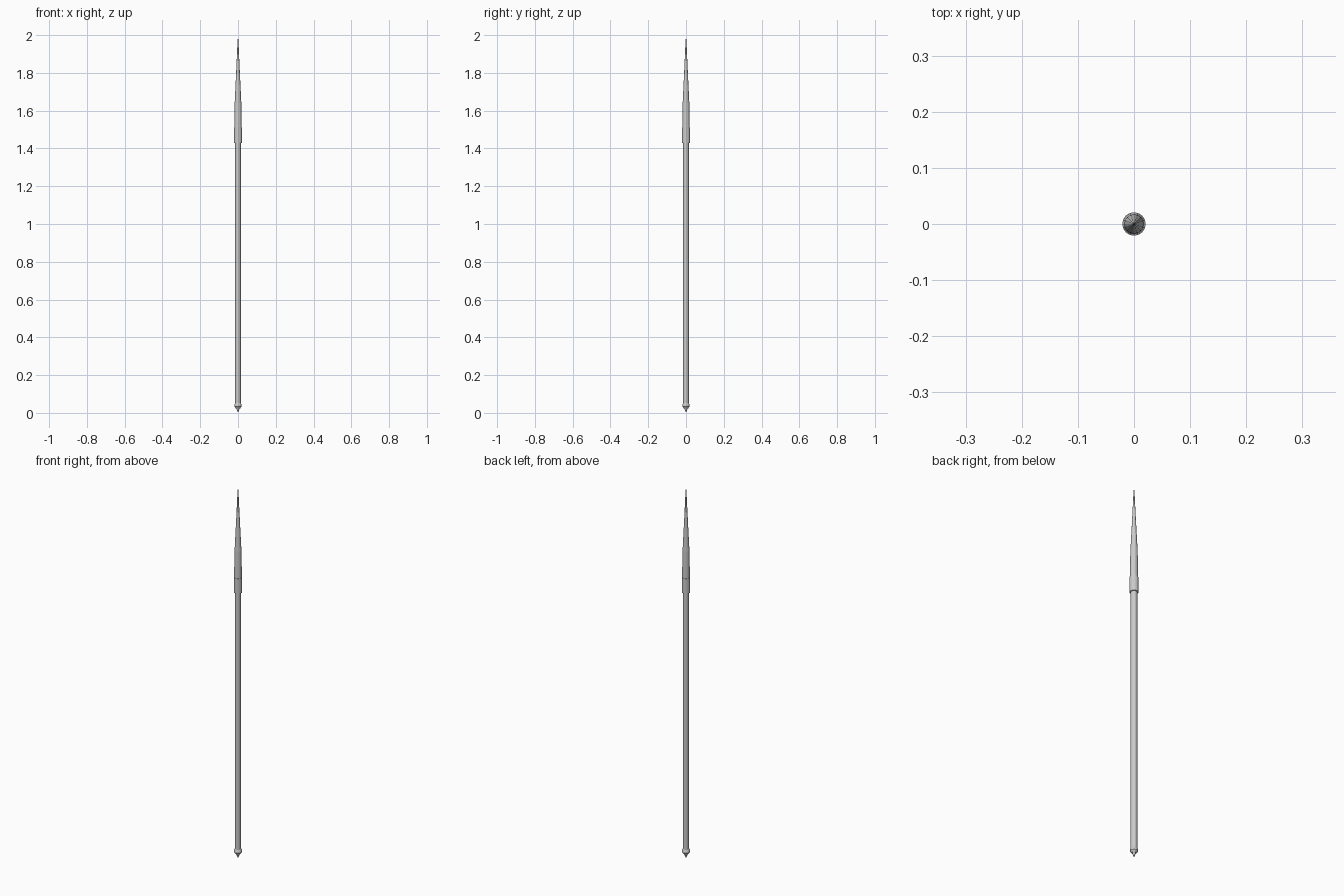
import bpy, bmesh, math

if "Cube" in bpy.data.objects:
    bpy.data.objects.remove(bpy.data.objects["Cube"])

SIDES = 16


def turned(name, profile):
    """Revolve a (radius, height) profile around z; radius 0 closes to a point."""
    bm = bmesh.new()
    rings = []
    for r, z in profile:
        if r == 0:
            rings.append([bm.verts.new((0, 0, z))] * SIDES)
        else:
            rings.append([bm.verts.new((r * math.cos(2 * math.pi * i / SIDES),
                                        r * math.sin(2 * math.pi * i / SIDES), z))
                          for i in range(SIDES)])
    for a, b in zip(rings, rings[1:]):
        for i in range(SIDES):
            j = (i + 1) % SIDES
            quad = list(dict.fromkeys((a[i], a[j], b[j], b[i])))
            bm.faces.new(quad)
    bmesh.ops.recalc_face_normals(bm, faces=bm.faces)
    mesh = bpy.data.meshes.new(name)
    bm.to_mesh(mesh)
    bm.free()
    obj = bpy.data.objects.new(name, mesh)
    bpy.context.collection.objects.link(obj)
    return obj


# Long straight pole
turned("shaft", [(0, 0.035), (0.0155, 0.035), (0.0155, 1.45), (0, 1.45)])

# Socket sleeve that grips the pole
turned("socket", [(0, 1.43), (0.021, 1.43), (0.021, 1.51), (0, 1.51)])

# Long tapering point
turned("spear_point", [(0, 1.505), (0.0195, 1.505), (0.0172, 1.65),
                       (0.009, 1.82), (0.0035, 1.945), (0, 2.0)])

# Butt collar and small ground spike
turned("butt_collar", [(0, 0.024), (0.012, 0.024), (0.0195, 0.034),
                       (0.0195, 0.042), (0.0155, 0.052), (0, 0.052)])
turned("butt_spike", [(0, 0), (0.009, 0.024), (0, 0.026)])
